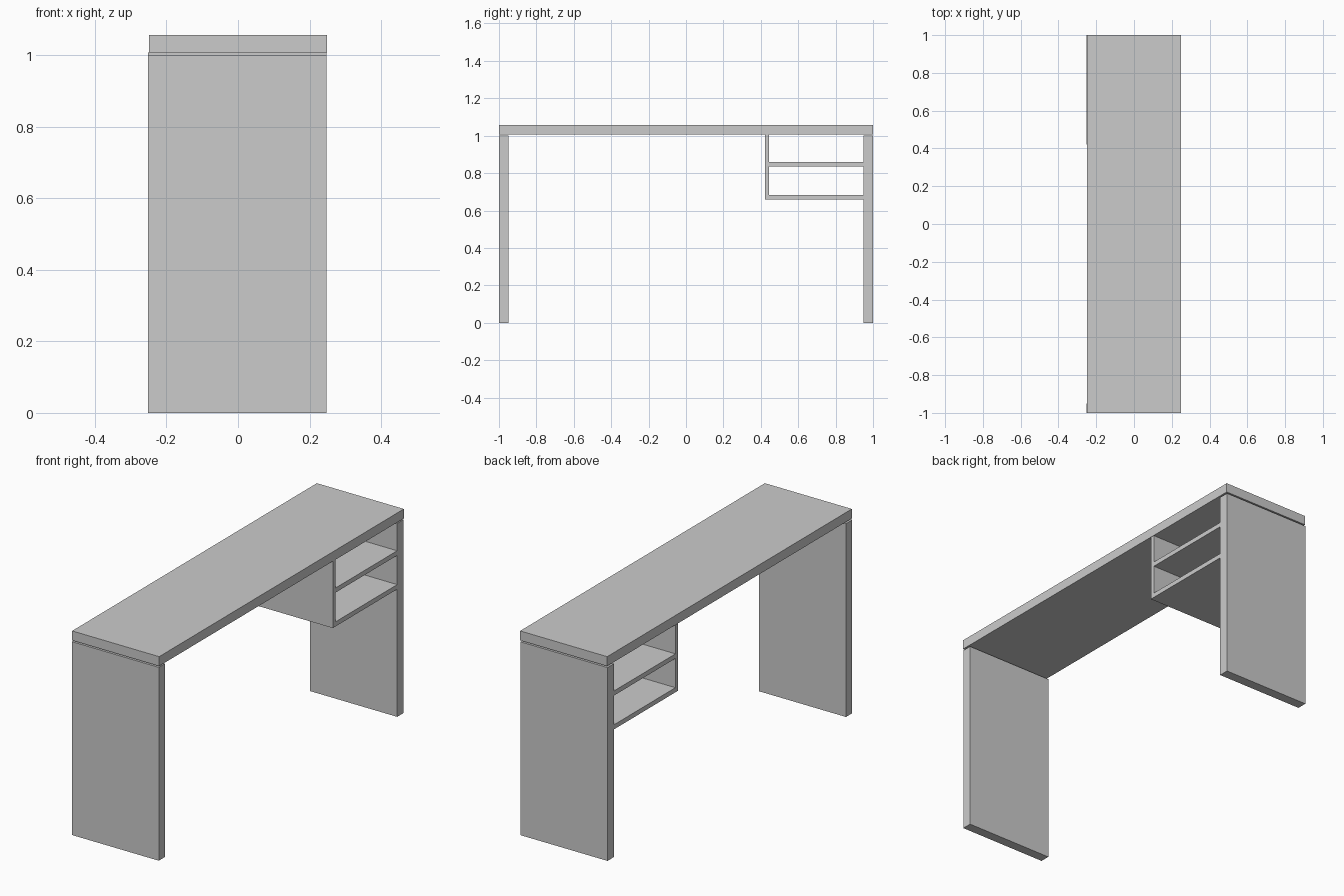
import bpy

if "Cube" in bpy.data.objects:
    bpy.data.objects.remove(bpy.data.objects["Cube"])


def board(name, x, y, z):
    """Add a box spanning the given (min, max) ranges."""
    spans = (x, y, z)
    bpy.ops.mesh.primitive_cube_add(size=1, location=[(a + b) / 2 for a, b in spans])
    ob = bpy.context.object
    ob.name = name
    ob.scale = [b - a for a, b in spans]
    bpy.ops.object.transform_apply(location=False, rotation=False, scale=True)
    return ob


DEPTH = (-0.251, 0.247)

# Desk top, floating just above the legs
board("desk_top", (-0.249, 0.249), (-1.0, 1.0), (1.007, 1.056))

# Panel legs at both ends
board("front_leg", DEPTH, (-1.0, -0.949), (0.0, 1.0))
board("back_leg", DEPTH, (0.948, 1.0), (0.0, 1.0))

# Open shelf unit hung between the top and the back leg
board("shelf_divider", DEPTH, (0.422, 0.445), (0.66, 1.007))
for name, z in (("upper_shelf", 0.835), ("lower_shelf", 0.66)):
    board(name, DEPTH, (0.424, 0.948), (z, z + 0.024))
